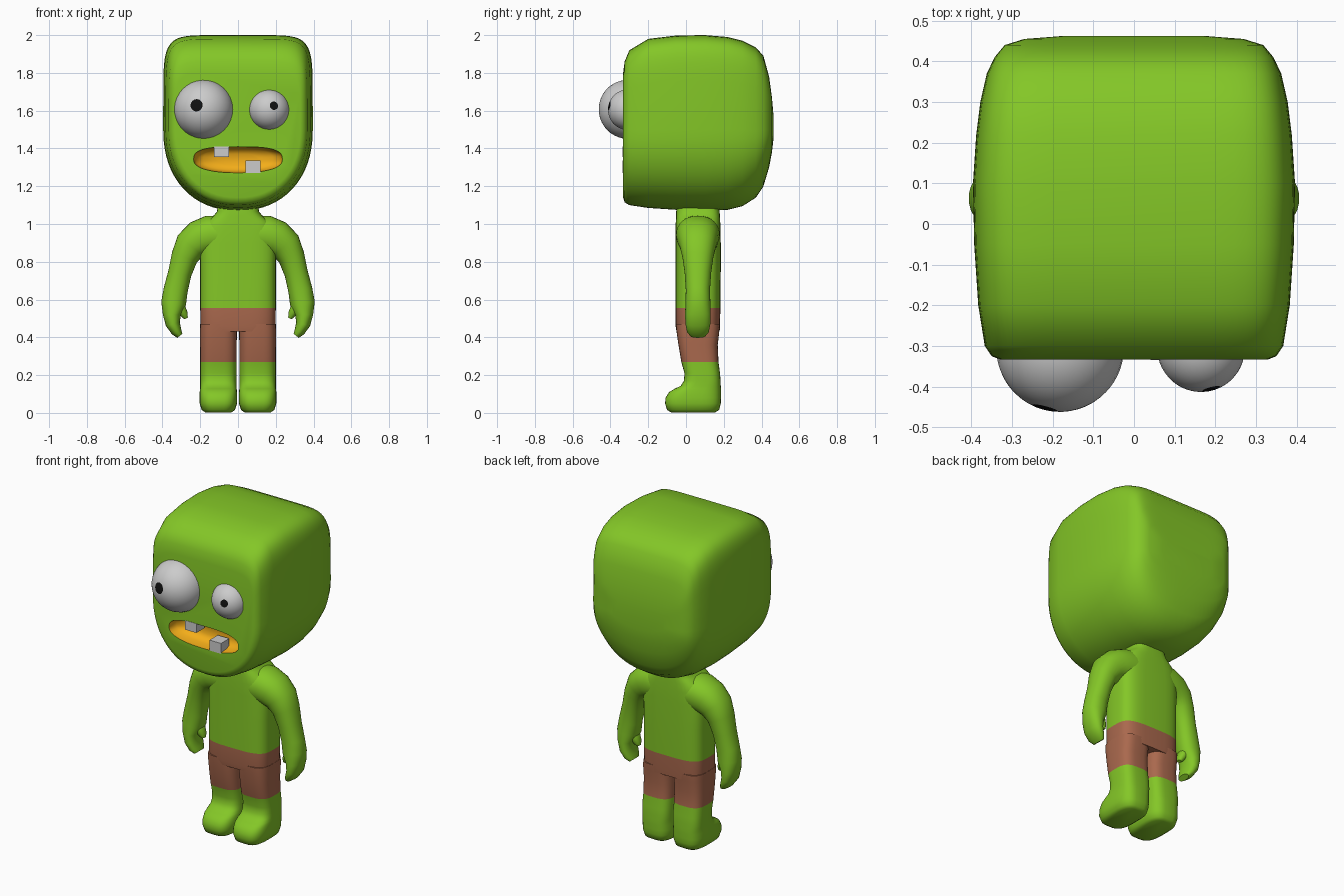
import bpy, bmesh
from math import sin, cos, pi, radians
from mathutils import Vector

if "Cube" in bpy.data.objects:
    bpy.data.objects.remove(bpy.data.objects["Cube"])


def material(name, rgb):
    m = bpy.data.materials.new(name)
    m.diffuse_color = (*rgb, 1)
    m.use_nodes = True
    m.node_tree.nodes["Principled BSDF"].inputs["Base Color"].default_value = m.diffuse_color
    return m


GREEN = material("green", (0.23, 0.57, 0.02))
BROWN = material("brown", (0.40, 0.14, 0.075))
YELLOW = material("yellow", (0.90, 0.42, 0.01))
BLACK = material("black", (0.005, 0.005, 0.005))


def outline(p_top, p_bottom, n=64):
    """Unit superellipse as (u, v), with its own squareness above and below."""
    pts = []
    for i in range(n):
        c, s = cos(2 * pi * i / n), sin(2 * pi * i / n)
        e = 2 / (p_top if s >= 0 else p_bottom)
        pts.append((abs(c) ** e * (1 if c > 0 else -1), abs(s) ** e * (1 if s > 0 else -1)))
    return pts


def smooth(obj, angle=50):
    bpy.ops.object.select_all(action='DESELECT')
    obj.select_set(True)
    bpy.context.view_layer.objects.active = obj
    bpy.ops.object.shade_smooth_by_angle(angle=radians(angle))


def loft(name, rings, mats, pick=lambda c: 0):
    """Skin a list of equal point rings, cap the ends, colour by face centre."""
    bm = bmesh.new()
    loops = [[bm.verts.new(p) for p in ring] for ring in rings]
    n = len(loops[0])
    for a, b in zip(loops, loops[1:]):
        for i in range(n):
            j = (i + 1) % n
            bm.faces.new((a[i], a[j], b[j], b[i]))
    bm.faces.new(loops[0])
    bm.faces.new(loops[-1])
    bmesh.ops.recalc_face_normals(bm, faces=bm.faces)
    for f in bm.faces:
        f.material_index = pick(f.calc_center_median())
    me = bpy.data.meshes.new(name)
    bm.to_mesh(me)
    bm.free()
    for m in mats:
        me.materials.append(m)
    obj = bpy.data.objects.new(name, me)
    bpy.context.collection.objects.link(obj)
    smooth(obj)
    return obj


def stack(name, x, rows, p, mats, pick):
    """Loft upward through rows of (z, half width, front y, back y)."""
    rings = [[(x + u * w, (f + b) / 2 + v * (b - f) / 2, z) for u, v in outline(p, p, 40)]
             for z, w, f, b in rows]
    return loft(name, rings, mats, pick)


def limb(name, side, path):
    """Tube in the x-z plane through (x, z, half width, half depth) at the body's mid depth."""
    rings = []
    for i, (x, z, r, d) in enumerate(path):
        a, b = path[max(i - 1, 0)], path[min(i + 1, len(path) - 1)]
        t = Vector((b[0] - a[0], b[1] - a[1])).normalized()
        rings.append([(side * (x - t.y * r * u), 0.063 + d * v, z + t.x * r * u)
                      for u, v in outline(2.2, 2.2, 32)])
    return loft(name, rings, [GREEN])


# head: slices front to back (y, half width, top, bottom), square top and rounded chin
slices = [(-.333, .33, 1.80, 1.14), (-.325, .35, 1.86, 1.115), (-.30, .367, 1.92, 1.10),
          (-.20, .383, 1.98, 1.085), (-.05, .393, 1.998, 1.075), (.10, .396, 2.0, 1.07),
          (.22, .388, 1.99, 1.075), (.30, .378, 1.97, 1.095), (.37, .362, 1.935, 1.14),
          (.41, .343, 1.89, 1.20), (.44, .318, 1.78, 1.30), (.455, .27, 1.67, 1.38),
          (.462, .18, 1.59, 1.44)]
head = loft("head", [[(u * w, y, 1.5 + v * (top - 1.5 if v > 0 else 1.5 - bot))
                      for u, v in outline(7, 2.2)] for y, w, top, bot in slices],
            [GREEN, YELLOW])

# mouth hollow
cutter = loft("mouth_cutter", [[(u * .235 * s, y, 1.34 + v * .069 * s) for u, v in outline(3, 2.3, 48)]
                               for y, s in [(-.42, 1), (-.33, 1), (-.28, .94), (-.25, .78), (-.235, .45)]],
              [GREEN, YELLOW], lambda c: 1)
cutter.hide_render = True
cut = head.modifiers.new("mouth", 'BOOLEAN')
cut.object, cut.operation, cut.solver = cutter, 'DIFFERENCE', 'EXACT'
bpy.context.view_layer.objects.active = head
bpy.ops.object.modifier_apply(modifier=cut.name)
bpy.data.objects.remove(cutter)
smooth(head)

# teeth
for name, x, z, w, h in [("upper_tooth", -.087, 1.383, .078, .056), ("lower_tooth", .08, 1.303, .078, .064)]:
    bpy.ops.mesh.primitive_cube_add(size=1, location=(x, -.295, z))
    tooth = bpy.context.object
    tooth.name = name
    tooth.scale = (w, .08, h)

# eyes: sphere pole turned to the gaze, polar faces are the pupil
for name, x, z, r, gaze in [("large_eye", -.182, 1.607, .157, (-.038, -.15, .022)),
                            ("small_eye", .165, 1.605, .108, (.026, -.104, .022))]:
    bpy.ops.mesh.primitive_uv_sphere_add(segments=32, ring_count=30, radius=r, location=(x, -.305, z))
    eye = bpy.context.object
    eye.name = name
    eye.rotation_mode = 'QUATERNION'
    eye.rotation_quaternion = Vector(gaze).to_track_quat('Z', 'Y')
    eye.data.materials.append(None)
    eye.data.materials.append(BLACK)
    for f in eye.data.polygons:
        f.material_index = int(f.center.z > r * cos(radians(12)))
    smooth(eye)

# torso with the top of the shorts
stack("torso", 0, [(.43, .195, -.05, .178), (.46, .199, -.055, .18), (.555, .2, -.056, .182),
                   (.75, .2, -.056, .184), (.90, .202, -.056, .184), (.97, .195, -.056, .183),
                   (1.015, .165, -.054, .181), (1.04, .132, -.053, .18), (1.065, .112, -.052, .178),
                   (1.13, .10, -.045, .17)], 3.6, [GREEN, BROWN], lambda c: int(c.z < .555))

for side, tag in [(-1, "left"), (1, "right")]:
    # legs with shorts and feet
    stack("leg_" + tag, side * .104,
          [(.003, .07, -.08, .155), (.015, .088, -.10, .175), (.05, .099, -.111, .184),
           (.08, .1, -.108, .185), (.11, .099, -.09, .185), (.128, .097, -.06, .185),
           (.143, .096, -.028, .184), (.17, .096, -.011, .183), (.21, .096, -.008, .18),
           (.27, .096, -.025, .172), (.36, .097, -.04, .168), (.43, .098, -.05, .176),
           (.47, .096, -.053, .178)], 3.2, [GREEN, BROWN], lambda c: int(c.z > .27))
    # arms and mitten hands
    limb("arm_" + tag, side, [(.09, .945, .10, .115), (.15, .94, .105, .115), (.205, .92, .10, .108),
                              (.25, .885, .088, .096), (.283, .825, .071, .082), (.308, .74, .062, .07),
                              (.33, .65, .064, .064), (.341, .58, .066, .066), (.35, .52, .048, .068),
                              (.345, .47, .038, .066), (.325, .43, .028, .058), (.308, .408, .017, .04)])
    limb("thumb_" + tag, side, [(.335, .59, .035, .045), (.302, .55, .028, .035),
                                (.284, .52, .02, .026), (.275, .50, .01, .013)])
